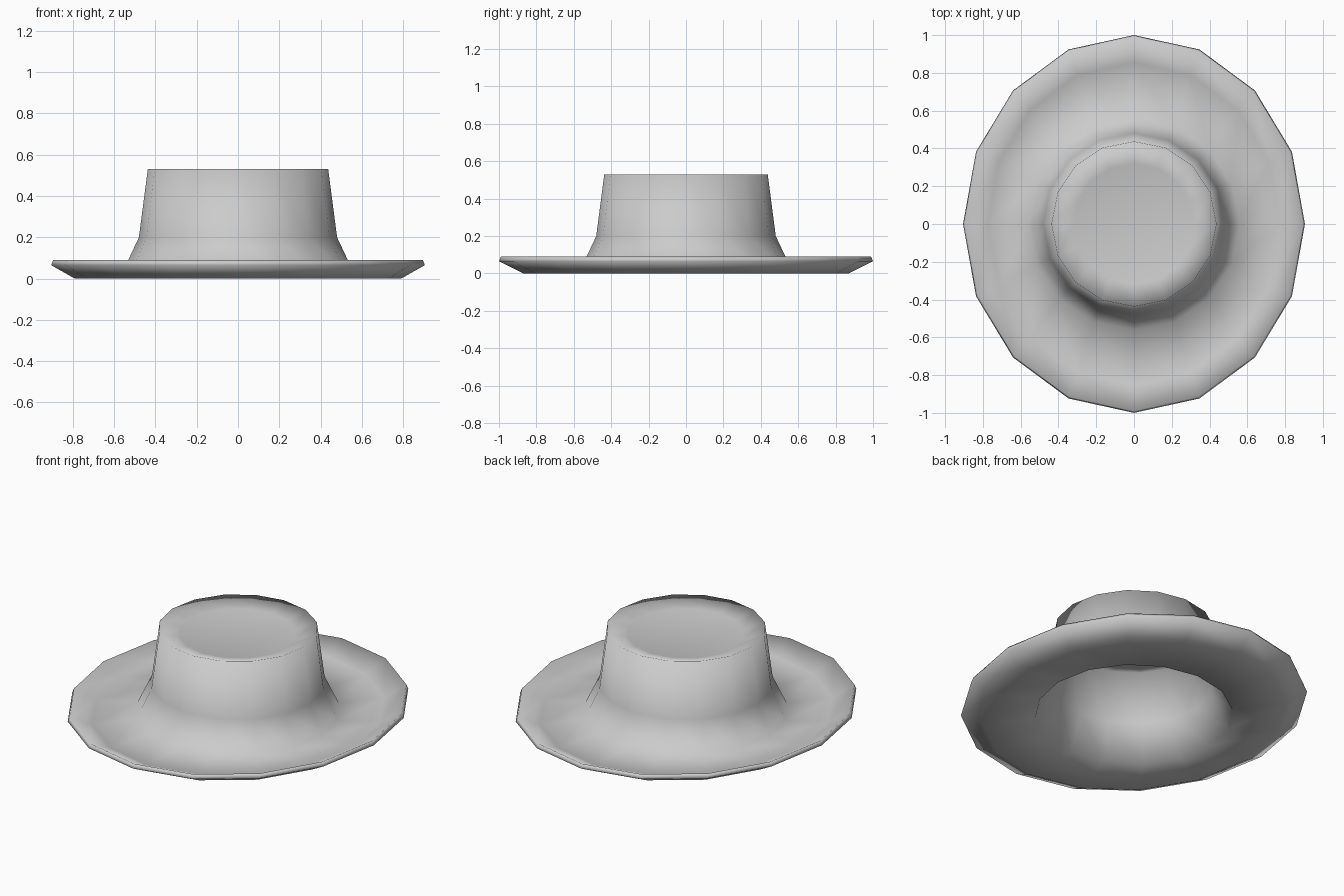
import bpy, bmesh, math

if "Cube" in bpy.data.objects:
    bpy.data.objects.remove(bpy.data.objects["Cube"])

SIDES = 16

# Closed shell profile (x radius, y radius, z): crown top -> rim -> underside -> inside of crown
PROFILE = [
    (0.32, 0.32, 0.497),    # sunken crown top
    (0.437, 0.437, 0.53),   # crown edge
    (0.48, 0.48, 0.20),     # crown wall
    (0.56, 0.56, 0.03),     # flare into brim
    (0.775, 0.855, 0.028),  # brim floor
    (0.895, 0.99, 0.09),    # upturned rim, top
    (0.905, 1.0, 0.065),    # upturned rim, outer
    (0.79, 0.87, 0.0),      # brim underside
    (0.54, 0.54, 0.0),      # head opening
    (0.45, 0.45, 0.20),     # inner wall
    (0.41, 0.41, 0.495),    # inner crown edge
    (0.31, 0.31, 0.468),    # inner crown top
]


def ring(bm, rx, ry, z):
    step = 2 * math.pi / SIDES
    return [bm.verts.new((rx * math.cos(i * step), ry * math.sin(i * step), z))
            for i in range(SIDES)]


def lathe(name, profile):
    bm = bmesh.new()
    rings = [ring(bm, *p) for p in profile]
    for a, b in zip(rings, rings[1:]):
        for i in range(SIDES):
            j = (i + 1) % SIDES
            bm.faces.new((a[i], b[i], b[j], a[j]))
    # close both ends of the shell
    bm.faces.new(rings[0])
    bm.faces.new(rings[-1][::-1])
    bmesh.ops.recalc_face_normals(bm, faces=bm.faces[:])
    for f in bm.faces:
        f.smooth = True
    mesh = bpy.data.meshes.new(name)
    bm.to_mesh(mesh)
    bm.free()
    obj = bpy.data.objects.new(name, mesh)
    bpy.context.collection.objects.link(obj)
    return obj


# Hat: crown and oval brim in one smooth shell
lathe("hat", PROFILE)
